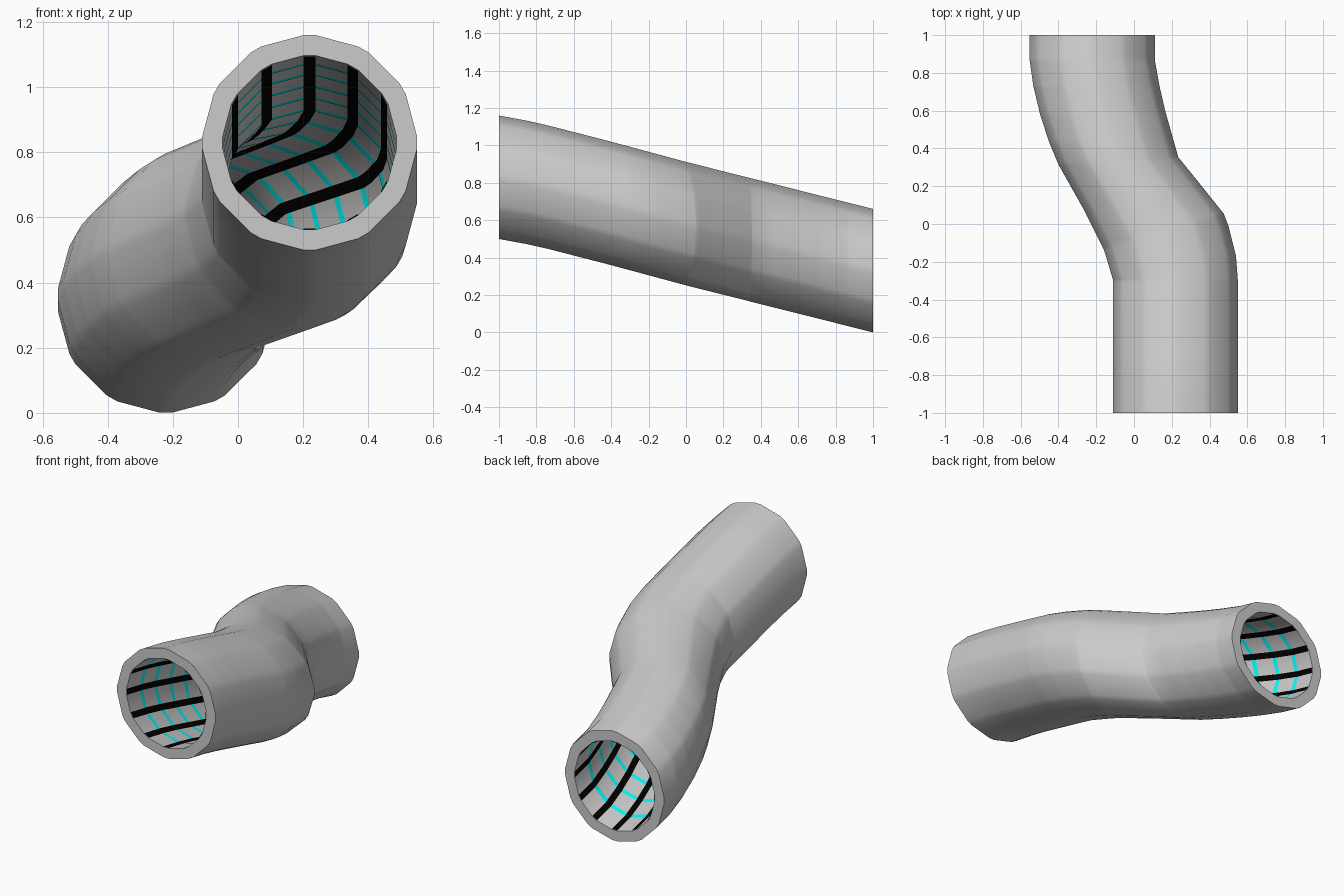
import bpy, math
from mathutils import Vector

if "Cube" in bpy.data.objects:
    bpy.data.objects.remove(bpy.data.objects["Cube"])

SIDES, HALF, R_OUT, R_IN, BAYS, BAND = 12, 0.0185, 0.33, 0.267, 15, 0.026

# Key cross-sections seen from the top: left x, left y, right x, right y
KEYS = [(-.11, -1, .55, -1), (-.11, -.3, .55, -.3), (-.135, -.215, .54, -.17),
        (-.15, -.165, .50, -.01), (-.16, -.135, .475, .055), (-.26, .066, .355, .205),
        (-.40, .315, .235, .353), (-.45, .435, .20, .475), (-.497, .58, .165, .60),
        (-.533, .73, .135, .73), (-.553, .87, .11, .87), (-.553, 1, .11, 1)]
DROP = [(-1, .83), (-.8, .793), (-.4, .69), (0, .582), (1.05, .318)]


def height(y):
    for (y0, z0), (y1, z1) in zip(DROP, DROP[1:]):
        if y <= y1:
            break
    return z0 + (z1 - z0) * (y - y0) / (y1 - y0)


# Distance of each key section along the centre line
dist = [0.0]
for a, b in zip(KEYS, KEYS[1:]):
    dist.append(dist[-1] + math.hypot((b[0] + b[2] - a[0] - a[2]) / 2,
                                      (b[1] + b[3] - a[1] - a[3]) / 2))
TOTAL = dist[-1]


def section(d):
    i = 0
    while i < len(KEYS) - 2 and d > dist[i + 1]:
        i += 1
    t = (d - dist[i]) / (dist[i + 1] - dist[i])
    return [p + (q - p) * t for p, q in zip(KEYS[i], KEYS[i + 1])]


# Rows: key sections plus both edges of every light band
centres = [TOTAL * k / BAYS for k in range(1, BAYS)]
rows = sorted(dist + [c + s * BAND / 2 for c in centres for s in (-1, 1)])


def profile(r):
    """Twelve-sided outline with each corner cut by a narrow flat."""
    pts = []
    for k in range(SIDES):
        a = 2 * math.pi * k / SIDES
        for s in (-HALF, HALF):
            pts.append((r * math.sin(a) + s * math.cos(a),
                        r * math.cos(a) - s * math.sin(a)))
    return pts


def ring(d, r):
    lx, ly, rx, ry = section(d)
    out = []
    for px, pz in profile(r):
        t = 0.5 + px / (2 * R_OUT)
        y = ly + (ry - ly) * t
        out.append(Vector((lx + (rx - lx) * t, y, height(y) + pz)))
    return out


N = SIDES * 2


def grid_verts(r):
    return [v for d in rows for v in ring(d, r)]


def quad(i, j, inward, base=0):
    k = (j + 1) % N
    f = [base + i * N + j, base + i * N + k, base + (i + 1) * N + k, base + (i + 1) * N + j]
    return f[::-1] if inward else f


def make(name, verts, faces, color=None):
    me = bpy.data.meshes.new(name)
    me.from_pydata(verts, [], faces)
    me.update()
    ob = bpy.data.objects.new(name, me)
    bpy.context.collection.objects.link(ob)
    if color:
        mat = bpy.data.materials.new(name)
        mat.diffuse_color = color
        mat.use_nodes = True
        mat.node_tree.nodes["Principled BSDF"].inputs["Base Color"].default_value = mat.diffuse_color
        me.materials.append(mat)
    bpy.ops.object.select_all(action='DESELECT')
    ob.select_set(True)
    bpy.context.view_layer.objects.active = ob
    bpy.ops.object.shade_smooth_by_angle(angle=math.radians(30))
    return ob


def lining(name, r, keep, color):
    """Inward-facing strips lying just above the inner wall."""
    faces = [quad(i, j, True) for i in range(len(rows) - 1) for j in range(N) if keep(i, j)]
    used = sorted({v for f in faces for v in f})
    index = {v: n for n, v in enumerate(used)}
    verts = grid_verts(r)
    make(name, [verts[v] for v in used], [[index[v] for v in f] for f in faces], color)


# Grey pipe: outer wall, inner wall and the two end rims
M, LAST = len(rows) * N, (len(rows) - 1) * N
faces = [quad(i, j, inner, M * inner) for inner in (0, 1)
         for i in range(len(rows) - 1) for j in range(N)]
for j in range(N):
    k = (j + 1) % N
    faces.append([j, M + j, M + k, k])
    faces.append([LAST + j, LAST + k, M + LAST + k, M + LAST + j])
make("pipe_shell", grid_verts(R_OUT) + grid_verts(R_IN), faces)

# Black lengthwise ribs on the inner corners
lining("inner_ribs", R_IN - 0.003, lambda i, j: j % 2 == 0, (0.0, 0.0, 0.0, 1))


# Cyan hoops around the inner wall
def in_band(i, j):
    mid = (rows[i] + rows[i + 1]) / 2
    return rows[i + 1] - rows[i] > 1e-6 and any(abs(mid - c) < BAND / 2 for c in centres)


lining("inner_hoops", R_IN - 0.0015, in_band, (0.0, 1.0, 1.0, 1))
